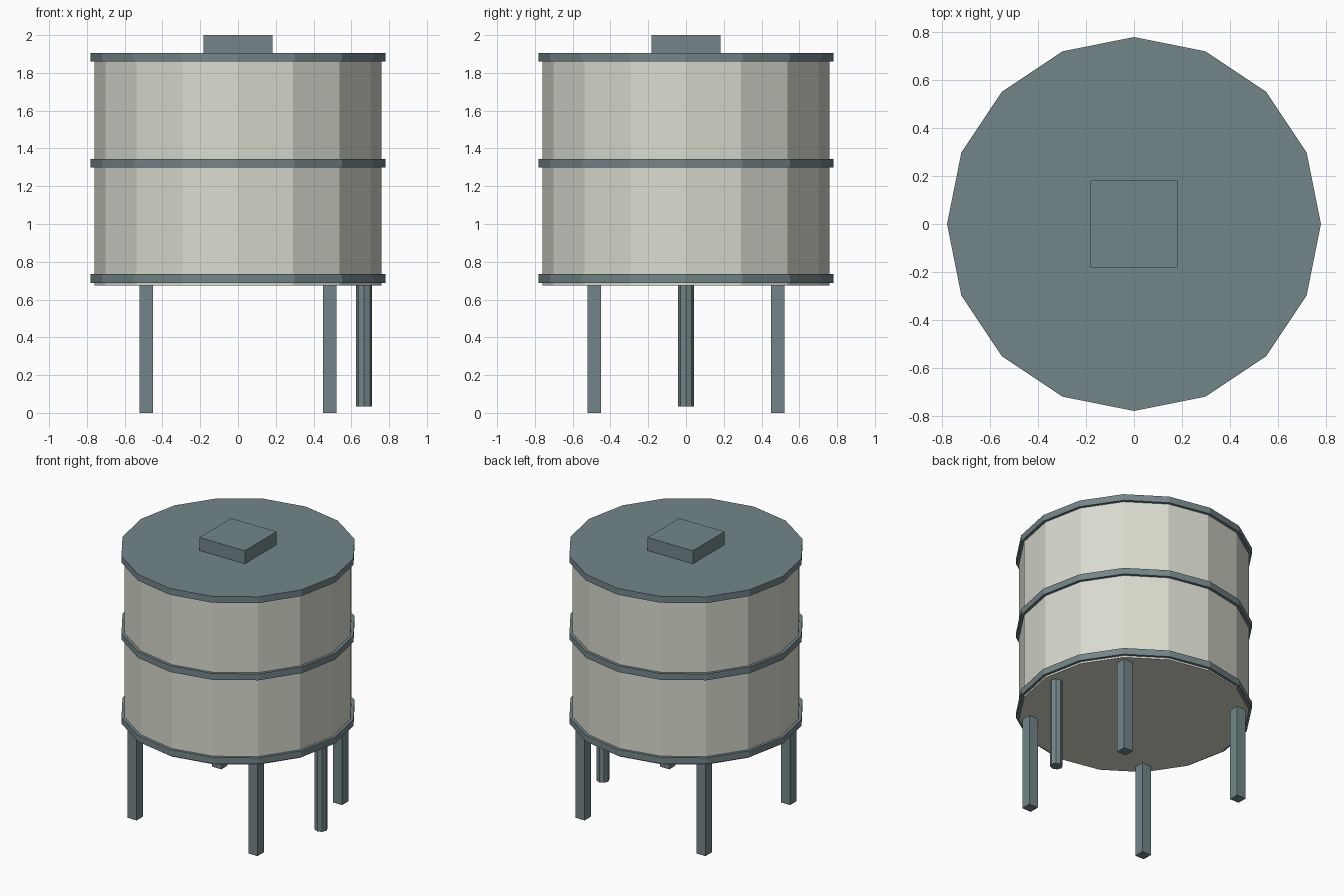
import bpy
import math

cube = bpy.data.objects.get("Cube")
if cube:
    bpy.data.objects.remove(cube, do_unlink=True)


def make_material(name, rgb):
    mat = bpy.data.materials.new(name)
    mat.use_nodes = True
    color = (*rgb, 1.0)
    mat.diffuse_color = color
    mat.node_tree.nodes["Principled BSDF"].inputs["Base Color"].default_value = color
    return mat


cream = make_material("cream panel", (0.70, 0.71, 0.62))
slate = make_material("slate metal", (0.17, 0.24, 0.25))


def finish(name, mat):
    obj = bpy.context.object
    obj.name = name
    obj.data.materials.append(mat)
    return obj


def prism(name, sides, radius, bottom, top, mat, x=0.0, y=0.0):
    bpy.ops.mesh.primitive_cylinder_add(
        vertices=sides, radius=radius, depth=top - bottom,
        location=(x, y, (bottom + top) / 2))
    return finish(name, mat)


def box(name, width, bottom, top, mat, x=0.0, y=0.0):
    bpy.ops.mesh.primitive_cube_add(size=1, location=(x, y, (bottom + top) / 2))
    obj = finish(name, mat)
    obj.scale = (width, width, top - bottom)
    return obj


# Faceted tank
prism("tank_body", 16, 0.76, 0.675, 1.88, cream)

# Hoops, and the lid that closes the top
for name, bottom in (("lower_hoop", 0.688), ("middle_hoop", 1.298), ("lid", 1.859)):
    prism(name, 16, 0.78, bottom, bottom + 0.046, slate)

# Square hatch
box("hatch", 0.365, 1.90, 2.0, slate)

# Four legs
for side, x in (("left", 1), ("right", -1)):
    for end, y in (("front", -1), ("back", 1)):
        box(f"{end}_{side}_leg", 0.073, 0.0, 0.69, slate, x * 0.486, y * 0.486)

# Drain pipe under the left edge
prism("drain_pipe", 8, 0.042, 0.035, 0.70, slate, x=0.668)
